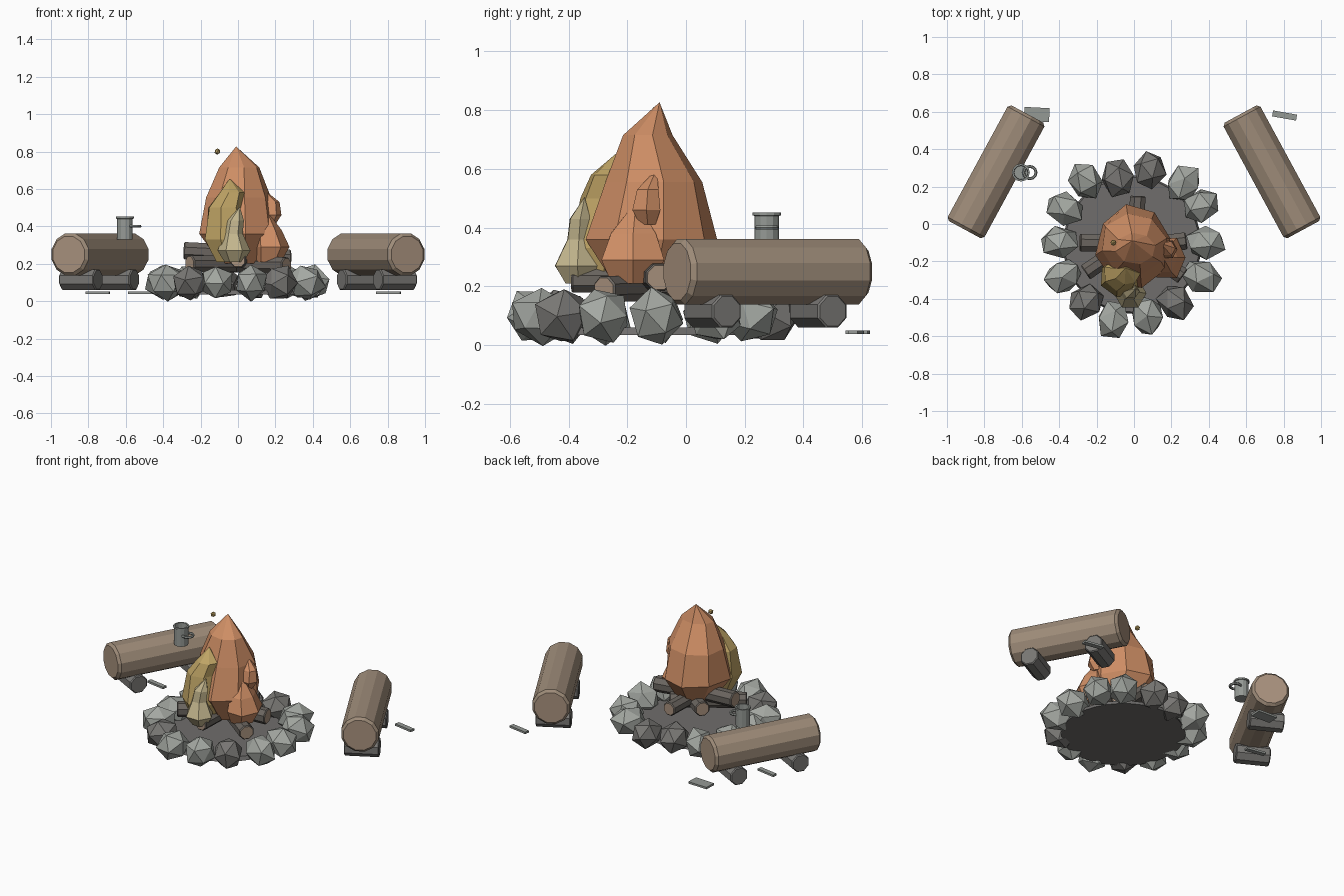
import bpy, bmesh, math, random
from mathutils import Vector, Matrix

if "Cube" in bpy.data.objects:
    bpy.data.objects.remove(bpy.data.objects["Cube"])

random.seed(4)


def material(name, r, g, b):
    m = bpy.data.materials.new(name)
    m.diffuse_color = (r, g, b, 1)
    m.use_nodes = True
    m.node_tree.nodes["Principled BSDF"].inputs["Base Color"].default_value = m.diffuse_color
    return m


ORANGE = material("orange_flame", 0.62, 0.27, 0.13)
YELLOW = material("yellow_flame", 0.52, 0.37, 0.13)
PALE = material("pale_flame", 0.55, 0.47, 0.27)
BARK = material("bark", 0.34, 0.26, 0.19)
WOOD = material("cut_wood", 0.40, 0.29, 0.21)
CHARRED = material("charred_bark", 0.145, 0.13, 0.115)
STONE = material("light_stone", 0.37, 0.39, 0.36)
DARK = material("dark_stone", 0.19, 0.185, 0.175)
ASH = material("ash", 0.16, 0.155, 0.15)
METAL = material("metal", 0.30, 0.32, 0.30)


def finish(name, bm, *mats):
    bmesh.ops.recalc_face_normals(bm, faces=bm.faces)
    mesh = bpy.data.meshes.new(name)
    bm.to_mesh(mesh)
    bm.free()
    for m in mats:
        mesh.materials.append(m)
    ob = bpy.data.objects.new(name, mesh)
    bpy.context.collection.objects.link(ob)
    return ob


def loft(name, rings, n, mat, apex=None, jitter=0.0, phase=0.0):
    """Stack of elliptical rings (x, y, z, rx, ry), closed by a cap or a tip."""
    bm = bmesh.new()
    loops = []
    for x, y, z, rx, ry in rings:
        loop = []
        for i in range(n):
            a = math.tau * i / n + phase
            k = 1 + random.uniform(-jitter, jitter)
            loop.append(bm.verts.new((x + rx * k * math.cos(a), y + ry * k * math.sin(a), z)))
        loops.append(loop)
    for lo, hi in zip(loops, loops[1:]):
        for i in range(n):
            j = (i + 1) % n
            bm.faces.new((lo[i], lo[j], hi[j], hi[i]))
    bm.faces.new(loops[0][::-1])
    if apex:
        tip = bm.verts.new(apex)
        for i in range(n):
            bm.faces.new((loops[-1][i], loops[-1][(i + 1) % n], tip))
    else:
        bm.faces.new(loops[-1])
    return finish(name, bm, mat)


def log(name, a, b, r, n, side, end, rim=0.012):
    """Faceted log from a to b with chamfered ends and coloured cut faces."""
    a, b = Vector(a), Vector(b)
    axis = b - a
    h = axis.length / 2
    bm = bmesh.new()
    loops = []
    for z, rr in ((-h, r - rim), (-h + rim, r), (h - rim, r), (h, r - rim)):
        loops.append([bm.verts.new((rr * math.cos(math.tau * (i + 0.5) / n),
                                    rr * math.sin(math.tau * (i + 0.5) / n), z)) for i in range(n)])
    for lo, hi in zip(loops, loops[1:]):
        for i in range(n):
            j = (i + 1) % n
            bm.faces.new((lo[i], lo[j], hi[j], hi[i]))
    for cap in (loops[0], loops[-1]):
        bm.faces.new(cap).material_index = 1
    rot = axis.to_track_quat('Z', 'Y').to_matrix().to_4x4()
    bm.transform(Matrix.Translation((a + b) / 2) @ rot)
    return finish(name, bm, side, end)


def plank(name, x, y, length, width, angle):
    bm = bmesh.new()
    bmesh.ops.create_cube(bm, size=1)
    bm.transform(Matrix.Translation((x, y, 0.044)) @ Matrix.Rotation(math.radians(angle), 4, 'Z')
                 @ Matrix.Diagonal((length, width, 0.013, 1)))
    return finish(name, bm, METAL)


# Ash bed and the ring of faceted stones around it
CX, CY = -0.01, -0.11
loft("ash_bed", [(CX, CY, 0.035, 0.37, 0.37), (CX, CY, 0.06, 0.36, 0.36)], 32, ASH)
stones = [(-0.26, 0.23), (-0.085, 0.25), (0.08, 0.29), (0.265, 0.215), (0.36, 0.1),
          (0.385, -0.10), (0.36, -0.28), (0.22, -0.42), (0.07, -0.49), (-0.11, -0.51),
          (-0.26, -0.42), (-0.38, -0.28), (-0.4, -0.10), (-0.37, 0.08)]
for i, (x, y) in enumerate(stones):
    bm = bmesh.new()
    bmesh.ops.create_icosphere(bm, subdivisions=1, radius=1)
    bm.transform(Matrix.Rotation(random.uniform(0, 6), 4, 'Z') @ Matrix.Rotation(random.uniform(0, 6), 4, 'X'))
    for v in bm.verts:
        v.co *= random.uniform(0.95, 1.1)
    facing = math.atan2(y - CY, x - CX)
    bm.transform(Matrix.Translation((x, y, 0.1)) @ Matrix.Rotation(facing, 4, 'Z')
                 @ Matrix.Diagonal((0.108, 0.09, 0.095, 1)))
    finish("ring_stone", bm, DARK if i in (1, 2, 7, 10) else STONE)

# Firewood crossing beneath the flames
for a, b, r in (((-0.29, -0.10, 0.27), (0.10, -0.11, 0.25), 0.05),
                ((0.26, -0.28, 0.19), (-0.12, 0.0, 0.20), 0.048),
                ((-0.26, -0.26, 0.20), (0.12, 0.0, 0.20), 0.048),
                ((0.02, 0.15, 0.22), (0.0, -0.39, 0.22), 0.045),
                ((0.28, -0.09, 0.23), (-0.1, -0.14, 0.24), 0.05)):
    log("firewood", a, b, r, 8, CHARRED, WOOD, 0.006)

# Flames
loft("main_flame", [(0.02, -0.13, 0.20, 0.11, 0.11), (0.0, -0.12, 0.36, 0.205, 0.225),
                    (0.0, -0.11, 0.555, 0.178, 0.17), (0.01, -0.13, 0.715, 0.11, 0.083)],
     8, ORANGE, (-0.01, -0.09, 0.827), 0.04, 0.2)
loft("low_flame", [(0.16, -0.18, 0.21, 0.07, 0.08), (0.175, -0.18, 0.29, 0.105, 0.12),
                   (0.16, -0.18, 0.38, 0.075, 0.085)], 6, ORANGE, (0.15, -0.17, 0.49), 0.06)
loft("side_flame", [(0.17, -0.13, 0.41, 0.03, 0.03), (0.18, -0.135, 0.46, 0.052, 0.055),
                    (0.18, -0.13, 0.53, 0.042, 0.042)], 6, ORANGE, (0.135, -0.10, 0.60))
loft("yellow_flame", [(-0.05, -0.28, 0.21, 0.07, 0.08), (-0.065, -0.28, 0.33, 0.12, 0.11),
                      (-0.07, -0.27, 0.50, 0.095, 0.09), (-0.035, -0.265, 0.58, 0.07, 0.062)],
     7, YELLOW, (-0.045, -0.235, 0.655), 0.04)
loft("front_flame", [(-0.02, -0.365, 0.21, 0.05, 0.05), (-0.02, -0.37, 0.27, 0.085, 0.085),
                     (-0.025, -0.365, 0.36, 0.05, 0.045), (-0.015, -0.36, 0.43, 0.045, 0.04)],
     6, PALE, (0.01, -0.345, 0.505), 0.05)

# Drifting ember
bm = bmesh.new()
bmesh.ops.create_icosphere(bm, subdivisions=1, radius=0.017,
                           matrix=Matrix.Translation((-0.11, -0.10, 0.80)))
finish("ember", bm, YELLOW)

# Log seats, each on two short cross logs
for s in (-1, 1):
    log("seat_log", (0.57 * s, 0.588, 0.25), (0.905 * s, -0.03, 0.25), 0.116, 12, BARK, WOOD, 0.016)
    for x, y in ((0.84, 0.09), (0.645, 0.45)):
        u, w = 0.105 * 0.88, 0.105 * 0.475
        log("seat_support", (s * (x - u), y - w, 0.115), (s * (x + u), y + w, 0.115),
            0.06, 8, DARK, DARK, 0.006)

# Mug with a ring handle, on the left seat
MX, MY = -0.605, 0.275
loft("mug", [(MX, MY, z, r, r) for z, r in
             ((0.33, 0.042), (0.44, 0.042), (0.442, 0.048), (0.452, 0.048), (0.452, 0.038), (0.40, 0.036))],
     12, METAL)
bpy.ops.mesh.primitive_torus_add(major_segments=12, minor_segments=6, major_radius=0.033,
                                 minor_radius=0.008, location=(-0.557, MY, 0.40))
handle = bpy.context.object
handle.name = "mug_handle"
handle.data.materials.append(METAL)

# Flat scraps on the ground
plank("wide_scrap", -0.52, 0.585, 0.135, 0.075, -3)
plank("left_scrap", -0.75, 0.23, 0.13, 0.03, -10)
plank("right_scrap", 0.805, 0.58, 0.13, 0.032, -10)
